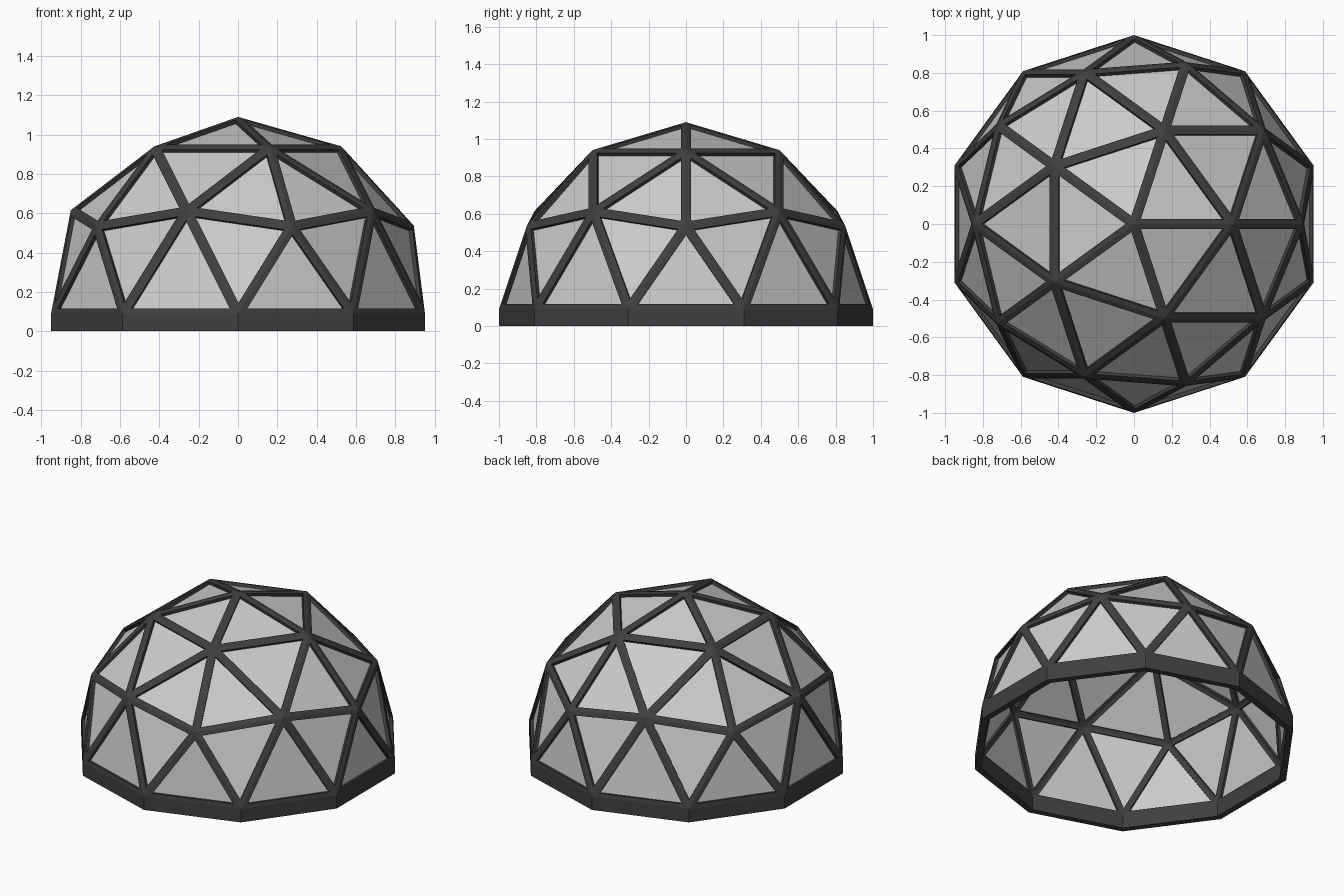
import bpy, bmesh

if "Cube" in bpy.data.objects:
    bpy.data.objects.remove(bpy.data.objects["Cube"])

BASE = 0.09      # height of the base band
INSET = 0.027    # half the strut width
DEPTH = 0.04     # strut depth
RECESS = 0.02    # how far the panels sit behind the strut faces


def dome():
    """Upper half of a two-frequency icosphere, lifted onto the base height."""
    bm = bmesh.new()
    bmesh.ops.create_icosphere(bm, subdivisions=2, radius=1)
    low = [v for v in bm.verts if v.co.z < -0.01]
    bmesh.ops.delete(bm, geom=low, context='VERTS')
    bmesh.ops.translate(bm, verts=bm.verts, vec=(0, 0, BASE))
    return bm


def finish(bm, name, thickness):
    mesh = bpy.data.meshes.new(name)
    bm.to_mesh(mesh)
    bm.free()
    ob = bpy.data.objects.new(name, mesh)
    bpy.context.collection.objects.link(ob)
    mod = ob.modifiers.new("thickness", 'SOLIDIFY')
    mod.thickness = thickness
    mod.offset = -1
    mod.use_even_offset = True
    return ob


# frame: inset every triangle, open the middles, drop the rim to the floor
bm = dome()
tris = bm.faces[:]
bmesh.ops.inset_individual(bm, faces=tris, thickness=INSET, use_even_offset=True)
bmesh.ops.delete(bm, geom=tris, context='FACES_ONLY')
rim = [e for e in bm.edges if all(abs(v.co.z - BASE) < 0.001 for v in e.verts)]
rim = [e for e in rim if e.is_boundary]
ext = bmesh.ops.extrude_edge_only(bm, edges=rim)
for v in ext["geom"]:
    if isinstance(v, bmesh.types.BMVert):
        v.co.z = 0
bmesh.ops.recalc_face_normals(bm, faces=bm.faces)
top = max(bm.faces, key=lambda f: f.calc_center_median().z)
if top.normal.z < 0:
    bmesh.ops.reverse_faces(bm, faces=bm.faces)
frame = finish(bm, "dome_frame", DEPTH)
mat = bpy.data.materials.new("dark_frame")
mat.diffuse_color = (0.05, 0.05, 0.05, 1)
mat.use_nodes = True
mat.node_tree.nodes["Principled BSDF"].inputs["Base Color"].default_value = mat.diffuse_color
frame.data.materials.append(mat)

# panels: the inset triangles, recessed between the struts
bm = dome()
tris = bm.faces[:]
bmesh.ops.inset_individual(bm, faces=tris, thickness=INSET, use_even_offset=True)
inner = set(tris)
bmesh.ops.delete(bm, geom=[f for f in bm.faces if f not in inner], context='FACES')
bm.normal_update()
for f in bm.faces:
    shift = f.normal * -RECESS
    for v in f.verts:
        v.co += shift
finish(bm, "window_panels", 0.005)
